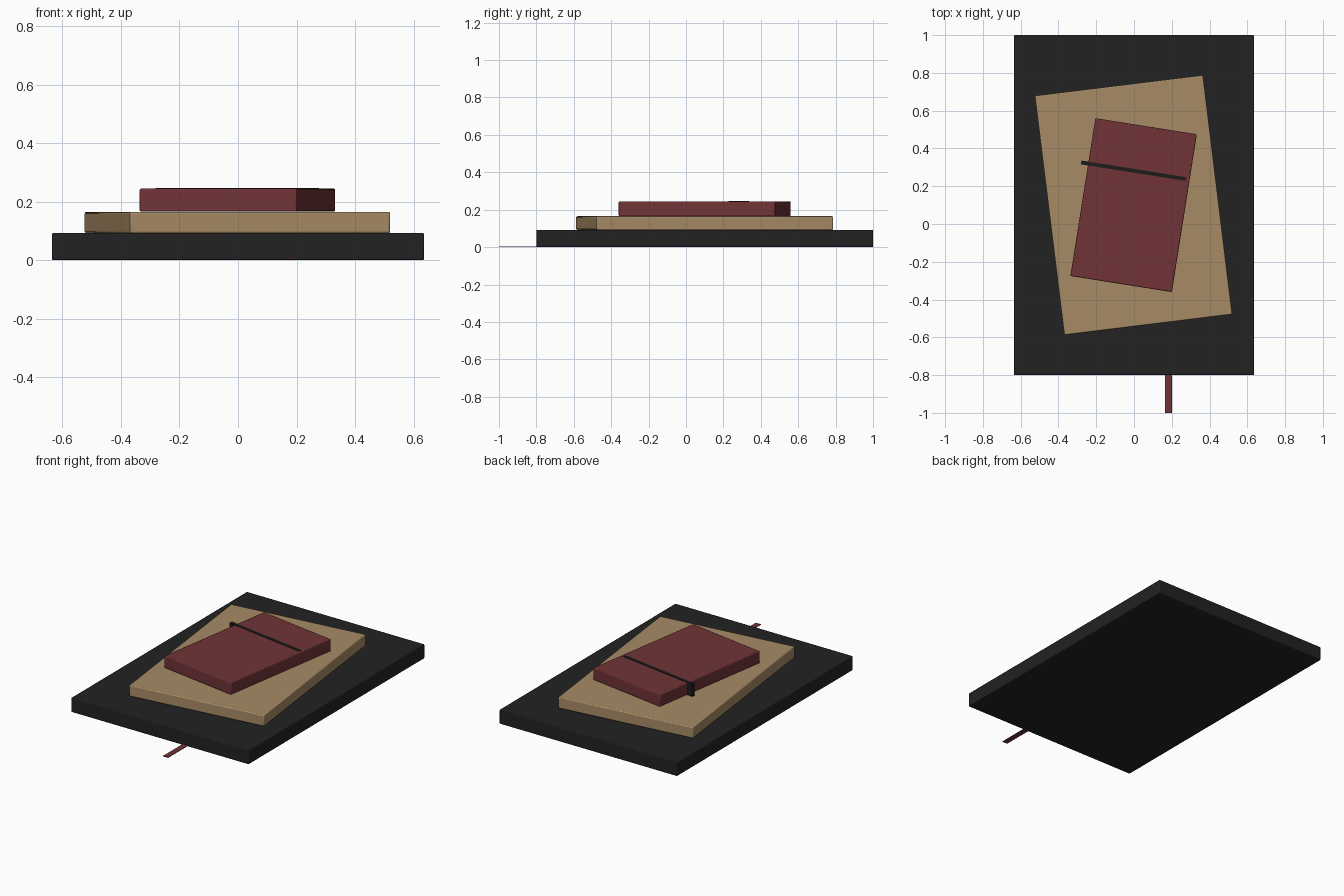
import bpy
from math import radians

cube = bpy.data.objects.get("Cube")
if cube:
    bpy.data.objects.remove(cube, do_unlink=True)


def material(name, rgb):
    mat = bpy.data.materials.new(name)
    mat.use_nodes = True
    mat.diffuse_color = (*rgb, 1)
    mat.node_tree.nodes["Principled BSDF"].inputs["Base Color"].default_value = (*rgb, 1)
    return mat


charcoal = material("charcoal", (0.016, 0.016, 0.016))
tan = material("tan", (0.39, 0.26, 0.13))
maroon = material("maroon", (0.165, 0.034, 0.037))
black = material("black", (0.012, 0.012, 0.012))


def slab(name, mat, center, size, bottom, turn=0, bevel=0):
    """Box resting at height bottom, turned about z, with optional soft edges."""
    bpy.ops.mesh.primitive_cube_add(
        size=1, location=(center[0], center[1], bottom + size[2] / 2),
        rotation=(0, 0, radians(turn)))
    obj = bpy.context.object
    obj.name = name
    obj.scale = size
    bpy.ops.object.transform_apply(location=False, rotation=False, scale=True)
    obj.data.materials.append(mat)
    if bevel:
        mod = obj.modifiers.new("soft_edges", "BEVEL")
        mod.width = bevel
        mod.segments = 2
        bpy.ops.object.shade_smooth_by_angle(angle=radians(40))
    return obj


# Stack of three books, largest at the bottom
slab("bottom_book", charcoal, (0, 0.1), (1.272, 1.8, 0.092), 0, 0, 0.005)
slab("middle_book", tan, (-0.002, 0.1), (0.896, 1.276, 0.073), 0.092, 7, 0.006)
slab("top_book", maroon, (-0.002, 0.1), (0.544, 0.846, 0.078), 0.166, -9, 0.005)

# Elastic band across the top book
slab("elastic_band", black, (-0.002, 0.282), (0.562, 0.02, 0.081), 0.166, -9)

# Ribbon marker leaving the bottom book
slab("ribbon_marker", maroon, (0.182, -0.85), (0.036, 0.3, 0.004), 0.003)
